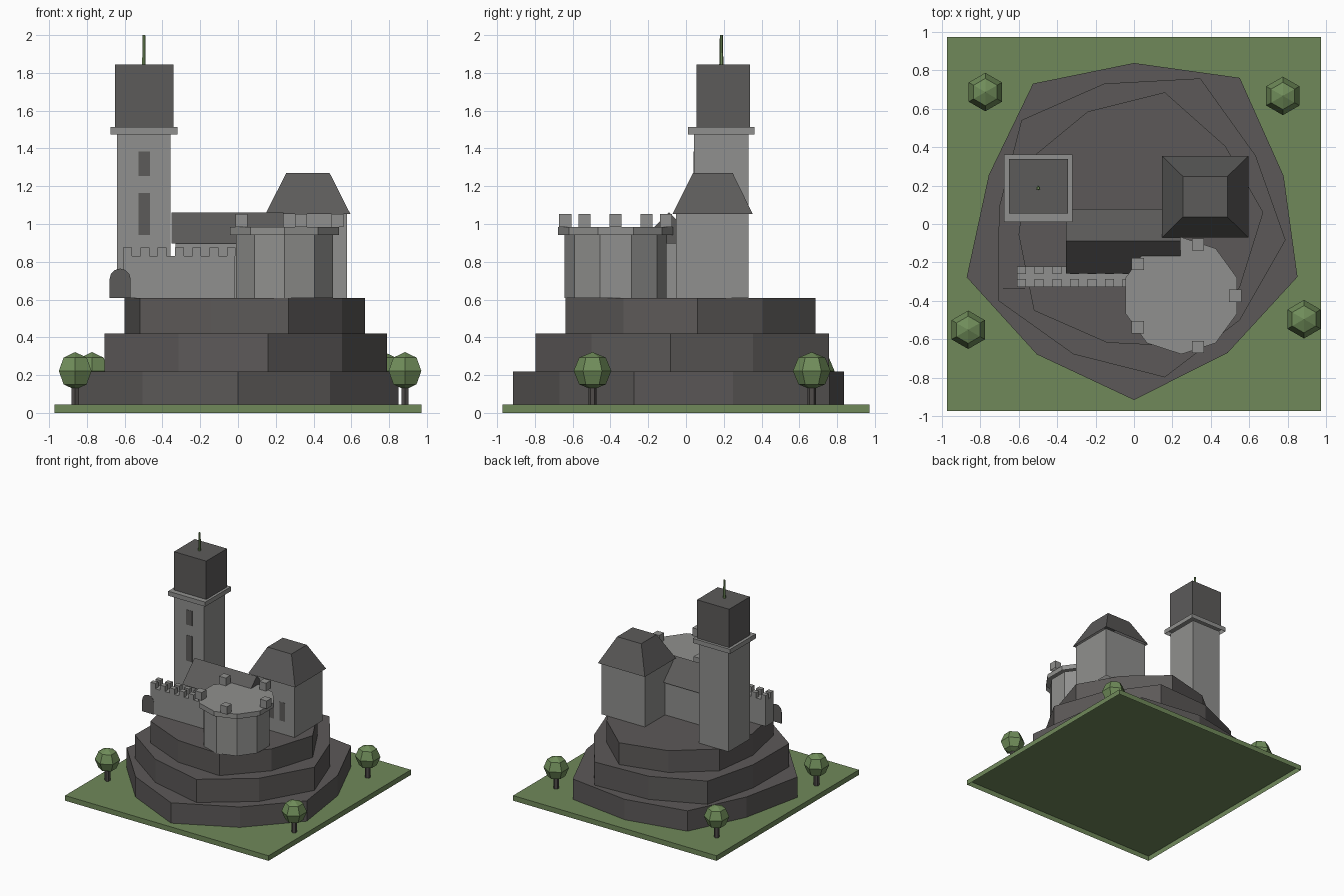
import bpy, bmesh, math
from mathutils import Matrix

cube = bpy.data.objects.get("Cube")
if cube:
    bpy.data.objects.remove(cube, do_unlink=True)


def material(name, r, g, b):
    m = bpy.data.materials.new(name)
    m.use_nodes = True
    lin = [((c / 255 + 0.055) / 1.055) ** 2.4 for c in (r, g, b)] + [1]
    m.diffuse_color = lin
    m.node_tree.nodes["Principled BSDF"].inputs["Base Color"].default_value = lin
    return m


STONE = material("light_stone", 144, 144, 142)
SLATE = material("dark_slate", 92, 91, 90)
ROCK = material("brown_rock", 92, 89, 88)
GRASS = material("grass_green", 112, 137, 90)
LEAF = material("leaf_green", 112, 141, 90)
BARK = material("dark_bark", 80, 76, 74)


def finish(name, bm, mat):
    """Make the object; every part is an open shell without its flat underside."""
    bmesh.ops.recalc_face_normals(bm, faces=bm.faces)
    bm.normal_update()
    under = [f for f in bm.faces if f.normal.z < -0.99]
    bmesh.ops.delete(bm, geom=under, context="FACES_ONLY")
    me = bpy.data.meshes.new(name)
    bm.to_mesh(me)
    bm.free()
    me.materials.append(mat)
    ob = bpy.data.objects.new(name, me)
    bpy.context.collection.objects.link(ob)


def add_box(bm, x0, x1, y0, y1, z0, z1):
    size = Matrix.Diagonal((x1 - x0, y1 - y0, z1 - z0, 1))
    mid = Matrix.Translation(((x0 + x1) / 2, (y0 + y1) / 2, (z0 + z1) / 2))
    return bmesh.ops.create_cube(bm, size=1, matrix=mid @ size)["verts"]


def box(name, mat, *bounds):
    bm = bmesh.new()
    add_box(bm, *bounds)
    finish(name, bm, mat)


def extrude(name, mat, points, direction):
    """Sweep a closed outline of 3D points along a direction."""
    bm = bmesh.new()
    face = bm.faces.new([bm.verts.new(p) for p in points])
    new = bmesh.ops.extrude_face_region(bm, geom=[face], use_keep_orig=True)["geom"]
    verts = [v for v in new if isinstance(v, bmesh.types.BMVert)]
    bmesh.ops.translate(bm, verts=verts, vec=direction)
    finish(name, bm, mat)


def ngon(cx, cy, z, r, n, start=0.0):
    turn = 2 * math.pi / n
    return [(cx + r * math.cos(start + i * turn), cy + r * math.sin(start + i * turn), z)
            for i in range(n)]


# Ground and three irregular rock tiers
box("ground", GRASS, -0.972, 0.972, -0.972, 0.972, 0, 0.044)
tiers = [
    ("lower", 0.044, 0.22, [(0, .837), (.55, .76), (.778, .25), (.85, -.275), (.487, -.67),
                            (0, -.915), (-.505, -.678), (-.87, -.277), (-.755, .255), (-.525, .73)]),
    ("middle", 0.22, 0.42, [(-.155, .73), (.345, .757), (.633, .355), (.788, -.083), (.55, -.5),
                            (.16, -.797), (-.315, -.677), (-.708, -.397), (-.702, .085), (-.585, .54)]),
    ("upper", 0.42, 0.608, [(.16, .685), (.475, .405), (.672, .06), (.55, -.33), (.268, -.637),
                            (-.14, -.617), (-.52, -.45), (-.6, -.055), (-.55, .33), (-.24, .585)]),
]
for label, z0, z1, outline in tiers:
    extrude(label + "_rock_tier", ROCK, [(x, y, z0) for x, y in outline], (0, 0, z1 - z0))

# Tall square tower
box("tall_tower_body", STONE, -0.64, -0.357, 0.043, 0.331, 0.608, 1.475)
box("tall_tower_collar", STONE, -0.675, -0.32, 0.01, 0.362, 1.475, 1.514)
box("tall_tower_top", SLATE, -0.65, -0.342, 0.055, 0.339, 1.514, 1.845)
for i, (z0, z1) in enumerate([(0.943, 1.165), (1.255, 1.384)]):
    box(f"tall_tower_window_{i + 1}", SLATE, -0.527, -0.467, 0.041, 0.043, z0, z1)
bm = bmesh.new()
bmesh.ops.create_cone(bm, cap_ends=True, segments=6, radius1=0.011, radius2=0.008, depth=0.155,
                      matrix=Matrix.Translation((-0.498, 0.187, 1.9225)))
finish("flagpole", bm, LEAF)

# Keep with a flat-topped hipped roof
box("keep_body", STONE, 0.162, 0.577, -0.052, 0.331, 0.608, 1.053)
bm = bmesh.new()
for v in add_box(bm, 0.146, 0.595, -0.071, 0.353, 1.053, 1.27):
    if v.co.z > 1.2:
        v.co.x = 0.37 + math.copysign(0.115, v.co.x - 0.37)
        v.co.y = 0.142 + math.copysign(0.105, v.co.y - 0.142)
finish("keep_roof", bm, SLATE)
for i, x in enumerate((0.355, 0.46)):
    box(f"keep_window_{i + 1}", SLATE, x - 0.025, x + 0.025, -0.054, -0.052, 0.72, 0.88)

# Hall with a gabled roof
box("hall_body", STONE, -0.33, 0.215, -0.225, 0.055, 0.608, 0.896)
extrude("hall_roof", SLATE, [(-0.353, -0.257, 0.896), (-0.353, 0.078, 0.896),
                             (-0.353, -0.0895, 1.062)], (0.595, 0, 0))

# Ten-sided front tower with five battlements
cx, cy = 0.246, -0.373
phase = math.pi / 10
extrude("round_tower_body", STONE, ngon(cx, cy, 0.608, 0.27, 10, phase), (0, 0, 0.335))
extrude("round_tower_cap", STONE, ngon(cx, cy, 0.943, 0.304, 10, phase), (0, 0, 0.042))
bm = bmesh.new()
for x, y, z in ngon(cx, cy, 0.985, 0.28, 5):
    add_box(bm, x - 0.032, x + 0.032, y - 0.032, y + 0.032, z, z + 0.068)
finish("round_tower_battlements", bm, STONE)

# Curtain wall with two rows of battlements
box("curtain_wall", STONE, -0.608, -0.015, -0.327, -0.22, 0.608, 0.83)
bm = bmesh.new()
for i in range(7):
    x = -0.608 + i * 0.0915
    for y in (-0.327, -0.26):
        add_box(bm, x, x + 0.047, y, y + 0.04, 0.83, 0.875)
finish("wall_battlements", bm, STONE)

# Arched door plate
arch = [(-0.624 + 0.056 * math.cos(a), -0.336, 0.708 + 0.056 * math.sin(a))
        for a in (i * math.pi / 6 for i in range(7))]
extrude("arched_door", SLATE, [(-0.568, -0.336, 0.608)] + arch + [(-0.68, -0.336, 0.608)],
        (0, 0.002, 0))

# Trees
for i, (x, y) in enumerate([(-.773, .686), (.774, .666), (-.862, -.55), (.884, -.495)]):
    extrude(f"tree_trunk_{i + 1}", BARK, ngon(x, y, 0.044, 0.022, 6, math.pi / 6), (0, 0, 0.11))
    bm = bmesh.new()
    bmesh.ops.create_uvsphere(bm, u_segments=6, v_segments=4, radius=0.1,
                              matrix=Matrix.Translation((x, y, 0.222)))
    finish(f"tree_crown_{i + 1}", bm, LEAF)
